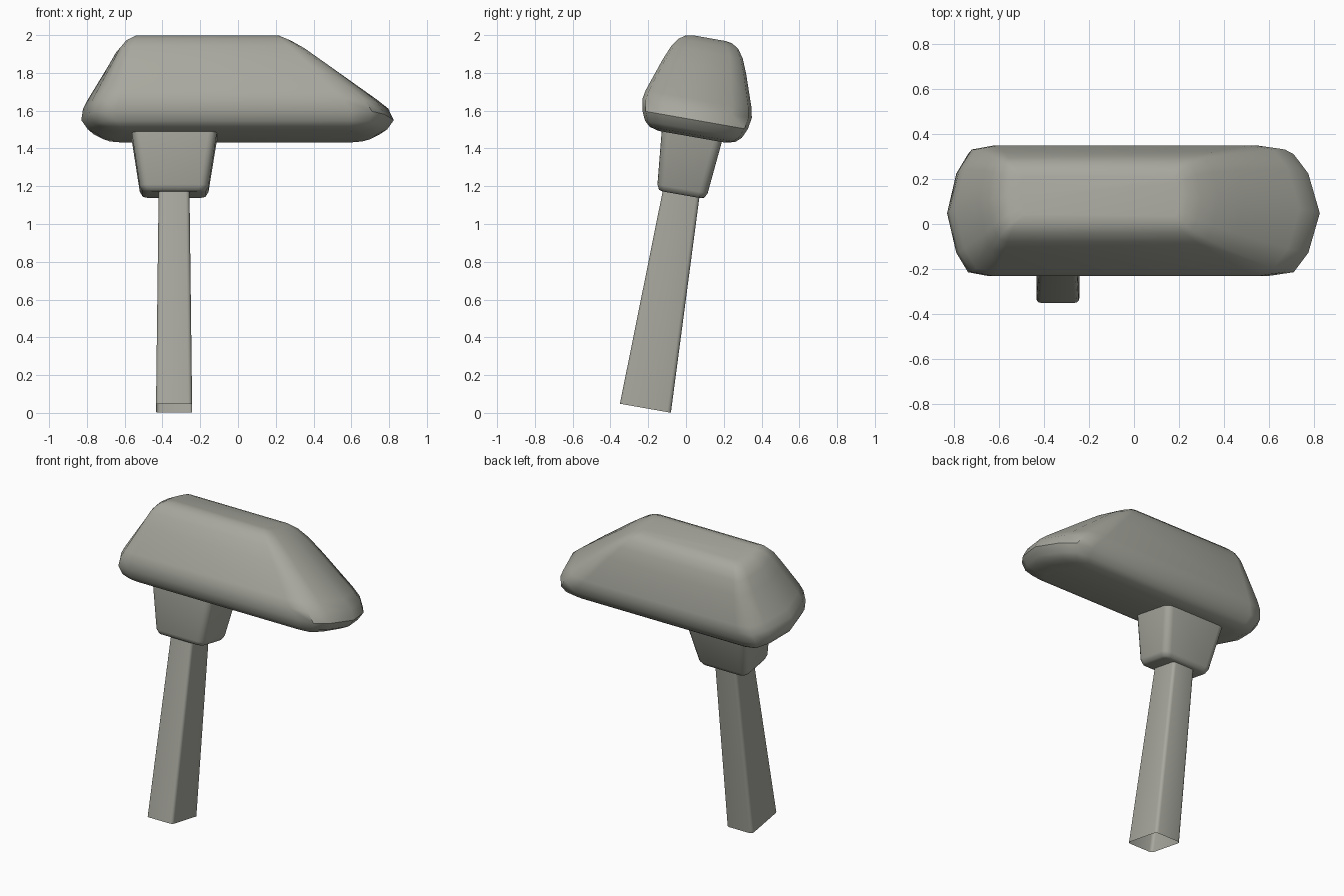
import bpy, bmesh, math
from mathutils import Matrix

if "Cube" in bpy.data.objects:
    bpy.data.objects.remove(bpy.data.objects["Cube"])

# The whole model leans back 10 degrees
LEAN = Matrix.Rotation(math.radians(-10), 4, 'X')

grey = bpy.data.materials.new("warm_grey")
grey.diffuse_color = (0.39, 0.39, 0.345, 1)
grey.use_nodes = True
grey.node_tree.nodes["Principled BSDF"].inputs["Base Color"].default_value = grey.diffuse_color


def outline(xl, xr, yc, ends, left=1.0):
    """Closed outline from an end profile of (inset, y) points, used on both ends."""
    right = [(xr - d, yc + y) for d, y in ends]
    return right + [(xl + d * left, yc + y) for d, y in reversed(ends)]


def round_ends(h, r, n=4):
    """Straight end with rounded corners."""
    arc = [(r * (1 - math.sin(a)), h - r * (1 - math.cos(a)))
           for a in (math.pi / 2 * i / n for i in range(n + 1))]
    return arc + [(d, -y) for d, y in reversed(arc)]


def bowed_ends(h):
    """Faceted bowed end, rounder where the housing is wide."""
    s = (h / 0.294) ** 2
    half = [(0.245 * s, h), (0.125 * s, 0.94 * h), (0.055 * s, 0.63 * h)]
    return half + [(0, 0)] + [(d, -y) for d, y in reversed(half)]


def loft(name, rings, cap_bottom=True):
    """Skin a stack of (z, outline) rings."""
    bm = bmesh.new()
    loops = [[bm.verts.new((x, y, z)) for x, y in pts] for z, pts in rings]
    n = len(loops[0])
    for a, b in zip(loops, loops[1:]):
        for i in range(n):
            j = (i + 1) % n
            bm.faces.new((a[i], b[i], b[j], a[j]))
    bm.faces.new(loops[-1][::-1])
    if cap_bottom:
        bm.faces.new(loops[0])
    bmesh.ops.recalc_face_normals(bm, faces=bm.faces)
    bm.transform(LEAN)
    for f in bm.faces:
        f.smooth = True
    me = bpy.data.meshes.new(name)
    bm.to_mesh(me)
    bm.free()
    me.materials.append(grey)
    ob = bpy.data.objects.new(name, me)
    bpy.context.collection.objects.link(ob)
    return ob


# Housing: z, left x, right x, half depth
housing = [
    (1.445, -0.66, 0.65, 0.18), (1.458, -0.74, 0.735, 0.23),
    (1.485, -0.795, 0.79, 0.26), (1.535, -0.83, 0.825, 0.283),
    (1.597, -0.82, 0.795, 0.294), (1.645, -0.795, 0.735, 0.285),
    (1.82, -0.69, 0.49, 0.225), (1.90, -0.645, 0.375, 0.192),
    (1.945, -0.605, 0.295, 0.16), (1.968, -0.56, 0.24, 0.125),
    (1.975, -0.50, 0.20, 0.09),
]
loft("housing", [(z, outline(l, r, -0.222, bowed_ends(h), 0.8))
                 for z, l, r, h in housing])

# Collar: z, left x, right x, half depth, corner radius
collar = [
    (1.133, -0.485, -0.19, 0.105, 0.03), (1.139, -0.505, -0.17, 0.122, 0.04),
    (1.165, -0.52, -0.156, 0.135, 0.045), (1.47, -0.566, -0.108, 0.164, 0.045),
]
loft("collar", [(z, outline(l, r, -0.224, round_ends(h, c)))
                for z, l, r, h, c in collar])

# Tapered stem, open at the foot
stem = [(-0.013, -0.434, -0.243, -0.216, 0.137), (1.15, -0.42, -0.257, -0.227, 0.098)]
loft("stem", [(z, outline(l, r, y, round_ends(h, 0.02, 3)))
              for z, l, r, y, h in stem], cap_bottom=False)

# Keep the crisp rims sharp
for ob in bpy.context.collection.objects:
    ob.select_set(True)
    bpy.context.view_layer.objects.active = ob
bpy.ops.object.shade_smooth_by_angle(angle=math.radians(50))
